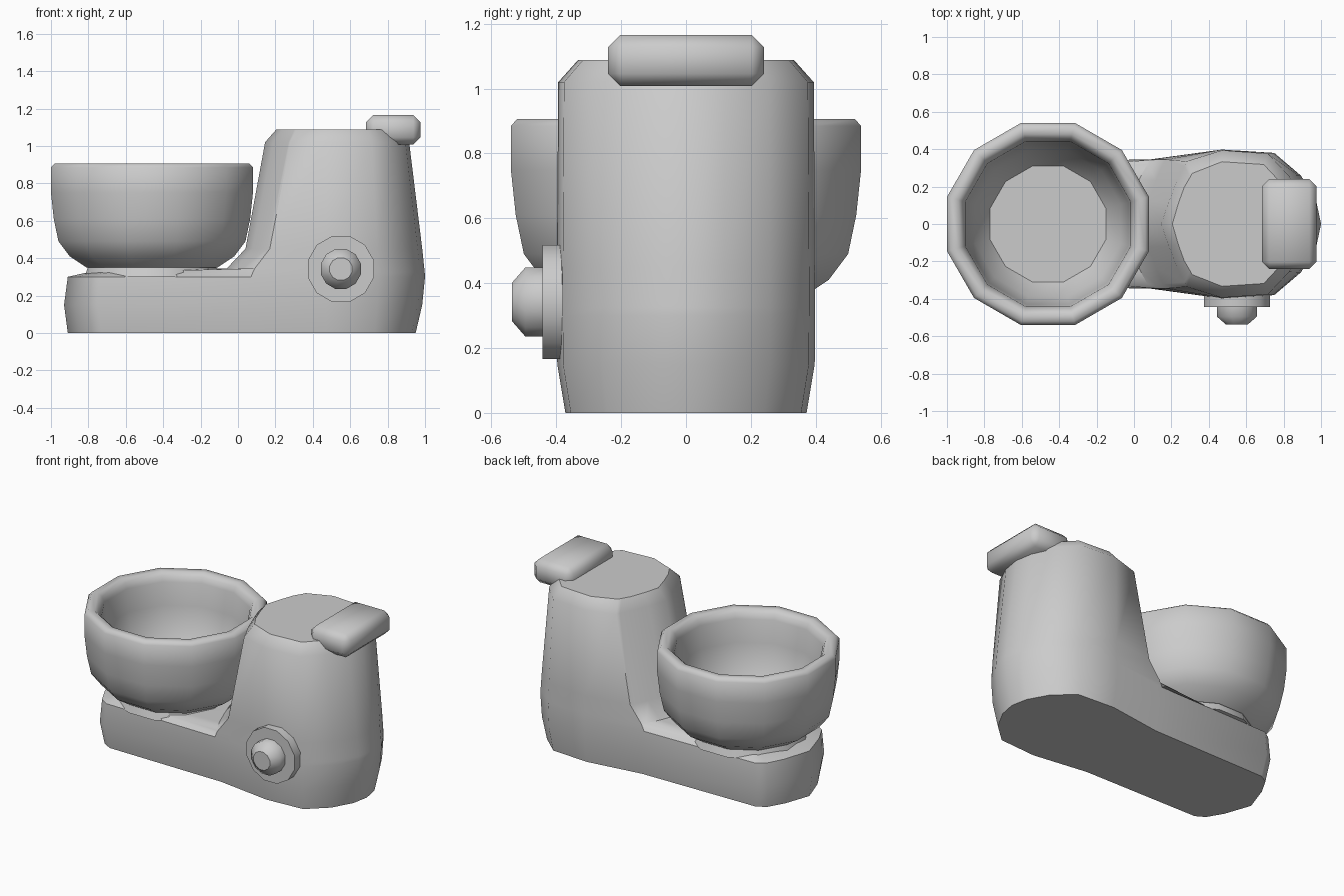
import bpy, bmesh, math
from mathutils import Matrix, Vector

cube = bpy.data.objects.get("Cube")
if cube:
    bpy.data.objects.remove(cube, do_unlink=True)

grey = bpy.data.materials.new("plain_grey")
grey.use_nodes = True
colour = (0.6, 0.6, 0.6, 1)
grey.diffuse_color = colour
for node in grey.node_tree.nodes:
    if node.type == 'BSDF_PRINCIPLED':
        node.inputs["Base Color"].default_value = colour


def finish(name, bm, angle=45):
    """Turn a bmesh into a named, shaded object."""
    bmesh.ops.recalc_face_normals(bm, faces=bm.faces)
    mesh = bpy.data.meshes.new(name)
    bm.to_mesh(mesh)
    bm.free()
    mesh.materials.append(grey)
    obj = bpy.data.objects.new(name, mesh)
    bpy.context.collection.objects.link(obj)
    bpy.ops.object.select_all(action='DESELECT')
    obj.select_set(True)
    bpy.context.view_layer.objects.active = obj
    bpy.ops.object.shade_smooth_by_angle(angle=math.radians(angle))
    return obj


def loft(name, rings, angle=45, matrix=Matrix()):
    """Bridge rings with equal point counts and add flat caps at both ends."""
    bm = bmesh.new()
    loops = [[bm.verts.new(matrix @ Vector(p)) for p in ring] for ring in rings]
    for low, high in zip(loops, loops[1:]):
        for i in range(len(low)):
            j = (i + 1) % len(low)
            bm.faces.new((low[i], low[j], high[j], high[i]))
    bm.faces.new(loops[0])
    bm.faces.new(loops[-1])
    obj = finish(name, bm, angle)
    for cap in obj.data.polygons[-2:]:
        cap.use_smooth = False


def turned(name, profile, matrix, sides=12, angle=45):
    """Lathe (flat-side radius, height) pairs about local z."""
    step = 2 * math.pi / sides
    grow = 1 / math.cos(step / 2)
    rings = [[(r * grow * math.cos((i + 0.5) * step),
               r * grow * math.sin((i + 0.5) * step), h)
              for i in range(sides)] for r, h in profile]
    loft(name, rings, angle, matrix)


def body_ring(z, right, width, edge, corner, left, power):
    """Symmetric plan outline: round back, crease edge, curved front end."""
    shoulder = 0.75 - (1 - right) * 0.4
    depth = right - shoulder
    half = [(right, 0), (shoulder + depth * 0.9, width * 0.3),
            (shoulder + depth * 0.57, width * 0.65),
            (shoulder, width * 0.955), (0.47, width), edge]
    for k in range(4):
        s = k / 3
        half.append((corner[0] + (left - corner[0]) * s, corner[1] * (1 - s ** power)))
    mirrored = [(x, -y) for x, y in half[-2:0:-1]]
    return [(x, y, z) for x, y in half + mirrored]


# Body: low arm flowing into the tall tower
loft("body", [
    body_ring(0, 0.95, 0.372, (0.1, 0.32), (-0.73, 0.31), -0.91, 2),
    body_ring(0.15, 0.985, 0.397, (0.1, 0.345), (-0.75, 0.335), -0.93, 2),
    body_ring(0.3, 1.0, 0.398, (0.07, 0.343), (-0.74, 0.33), -0.91, 2),
    body_ring(0.325, 0.998, 0.398, (0.08, 0.343), (-0.68, 0.27), -0.8, 2),
    body_ring(0.345, 0.996, 0.398, (0.09, 0.343), (0.07, 0.32), -0.06, 1.2),
    body_ring(0.45, 0.985, 0.398, (0.17, 0.345), (0.155, 0.32), 0.04, 1.2),
    body_ring(1.02, 0.915, 0.394, (0.28, 0.335), (0.27, 0.31), 0.145, 1.2),
    body_ring(1.088, 0.86, 0.333, (0.31, 0.27), (0.3, 0.25), 0.205, 1.4),
])

# Bowl with a rolled rim and hollow inside, on a short foot
bowl_place = Matrix.Translation((-0.46, 0, 0))
turned("bowl", [(0.35, 0.35), (0.44, 0.41), (0.5, 0.49), (0.525, 0.61),
                (0.54, 0.75), (0.54, 0.885), (0.52, 0.907), (0.48, 0.907),
                (0.457, 0.885), (0.442, 0.85), (0.43, 0.7), (0.39, 0.52),
                (0.31, 0.41)], bowl_place, angle=60)
turned("bowl_foot", [(0.36, 0.3), (0.34, 0.36)], bowl_place)

# Speed knob and its backing plate, facing the front
knob_place = Matrix.Translation((0.55, -0.38, 0.342)) @ Matrix.Rotation(math.pi / 2, 4, 'X')
turned("knob_plate", [(0.176, 0), (0.176, 0.063)], knob_place)
turned("knob", [(0.107, 0.05), (0.107, 0.115), (0.06, 0.156)], knob_place, angle=55)

# Handle block on the top rear edge
bm = bmesh.new()
bmesh.ops.create_cube(bm, size=1)
bmesh.ops.scale(bm, vec=(0.29, 0.48, 0.158), verts=bm.verts)
bmesh.ops.bevel(bm, geom=bm.edges[:], offset=0.038, segments=1, affect='EDGES')
bmesh.ops.translate(bm, vec=(0.83, 0, 1.087), verts=bm.verts)
finish("handle", bm, 55)
